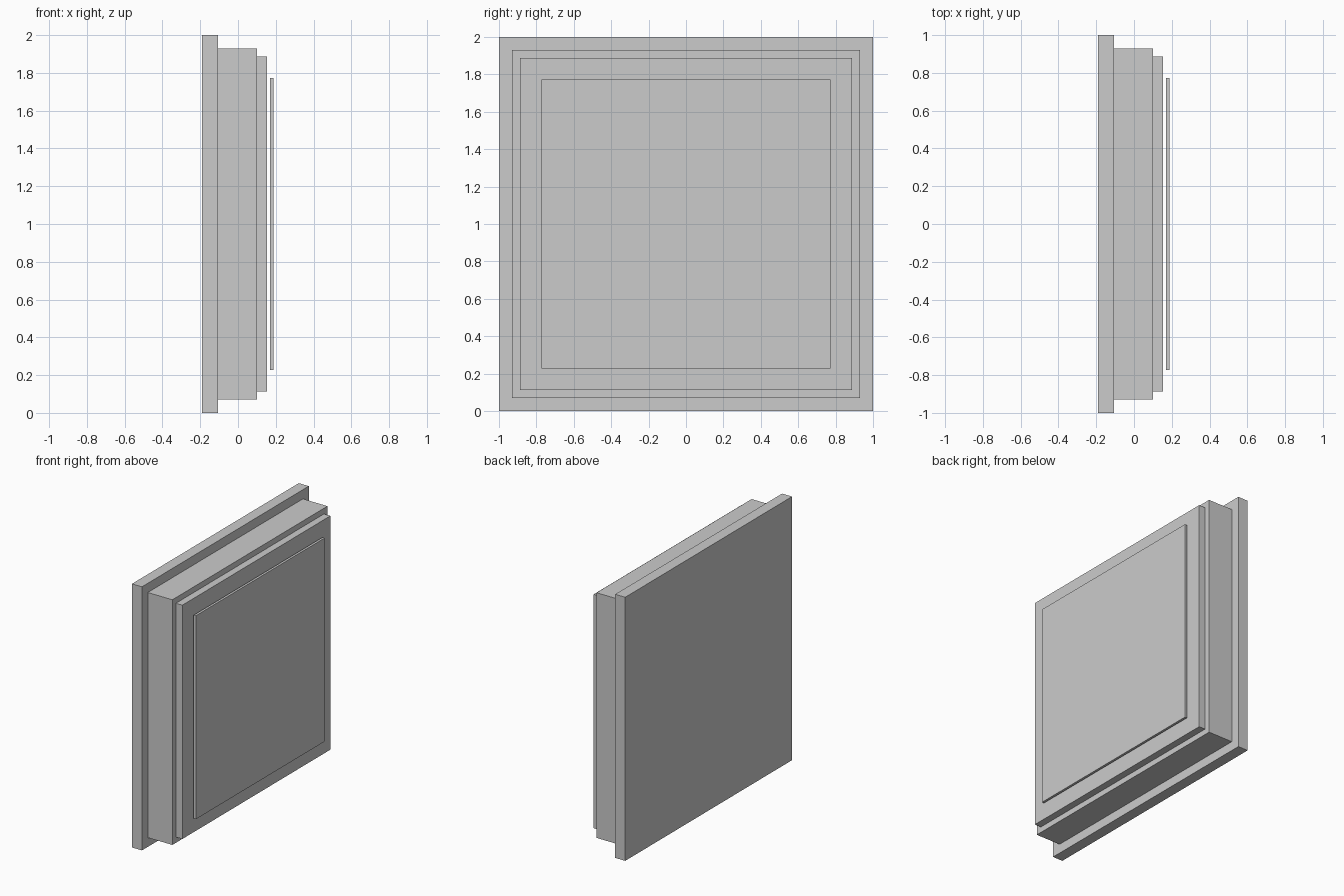
import bpy

if "Cube" in bpy.data.objects:
    bpy.data.objects.remove(bpy.data.objects["Cube"])

grey = bpy.data.materials.new("light_grey")
grey.diffuse_color = (0.6, 0.6, 0.6, 1.0)
grey.use_nodes = True
grey.node_tree.nodes["Principled BSDF"].inputs["Base Color"].default_value = grey.diffuse_color


def panel(name, x0, x1, half):
    """Square upright panel from x0 to x1, centred on z = 1."""
    bpy.ops.mesh.primitive_cube_add(size=1, location=((x0 + x1) / 2, 0, 1))
    ob = bpy.context.object
    ob.name = name
    ob.scale = (x1 - x0, 2 * half, 2 * half)
    bpy.ops.object.transform_apply(location=False, rotation=False, scale=True)
    ob.data.materials.append(grey)


# Stepped panels from the back to the front, with a thin plate standing off the front
panel("back_plate", -0.19, -0.106, 1.0)
panel("main_body", -0.106, 0.10, 0.93)
panel("front_step", 0.10, 0.154, 0.887)
panel("cover_plate", 0.169, 0.187, 0.772)
